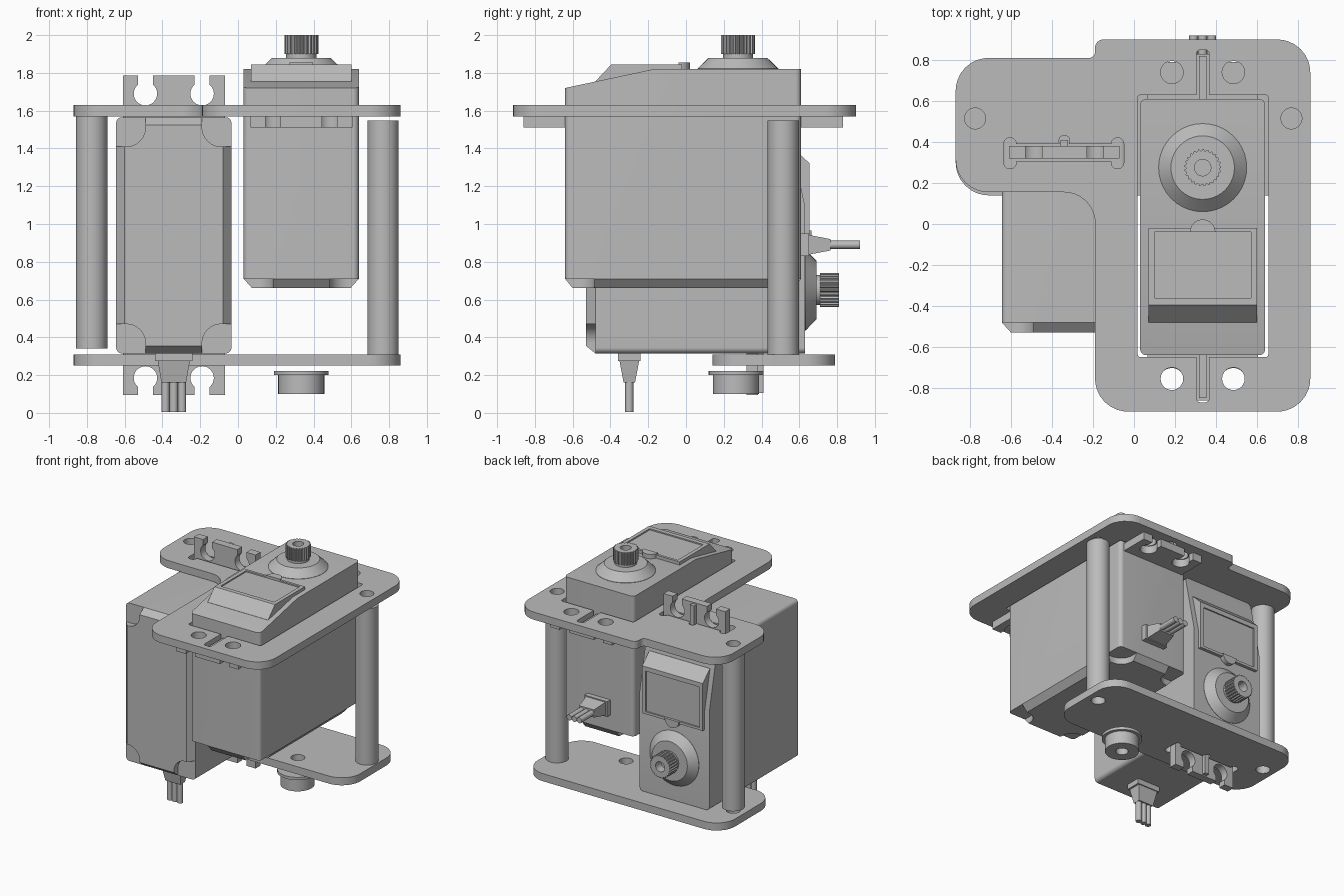
import bpy, bmesh, math
from mathutils import Matrix, Vector

cube = bpy.data.objects.get("Cube")
if cube:
    bpy.data.objects.remove(cube, do_unlink=True)

GREY = (0.5, 0.5, 0.5, 1)
grey = bpy.data.materials.new("plain_grey")
grey.use_nodes = True
grey.diffuse_color = GREY
grey.node_tree.nodes["Principled BSDF"].inputs["Base Color"].default_value = GREY


# Outline helpers
def fillet(corners, steps=8):
    """Round each (x, y, radius) corner of a polygon."""
    out = []
    for i, (x, y, r) in enumerate(corners):
        p = Vector((x, y))
        if not r:
            out.append(p)
            continue
        a = (Vector(corners[i - 1][:2]) - p).normalized()
        b = (Vector(corners[(i + 1) % len(corners)][:2]) - p).normalized()
        half = a.angle(b) / 2
        c = p + (a + b).normalized() * (r / math.sin(half))
        start, end = p + a * (r / math.tan(half)) - c, p + b * (r / math.tan(half)) - c
        out += [c + start.lerp(end, k / steps).normalized() * r for k in range(steps + 1)]
    return out


def rect(x0, x1, y0, y1, r=0):
    return fillet([(x0, y0, r), (x1, y0, r), (x1, y1, r), (x0, y1, r)])


def circle(x, y, r, n=40, sweep=2 * math.pi, groove=0):
    return [(x + (r - groove * (i // 2 % 2)) * math.cos(sweep * i / n),
             y + (r - groove * (i // 2 % 2)) * math.sin(sweep * i / n)) for i in range(n)]


# Solid helpers
def loft(name, sections, axis="z"):
    """Skin a list of (outline, height) sections and cap both ends."""
    place = {"x": lambda a, b, h: (h, a, b),
             "y": lambda a, b, h: (a, h, b),
             "z": lambda a, b, h: (a, b, h)}[axis]
    bm = bmesh.new()
    rings = [[bm.verts.new(place(p[0], p[1], h)) for p in pts] for pts, h in sections]
    for low, high in zip(rings, rings[1:]):
        for i in range(len(low)):
            bm.faces.new((low[i - 1], low[i], high[i], high[i - 1]))
    bm.faces.new(rings[0])
    bm.faces.new(rings[-1])
    bmesh.ops.recalc_face_normals(bm, faces=bm.faces)
    mesh = bpy.data.meshes.new(name)
    bm.to_mesh(mesh)
    bm.free()
    mesh.materials.append(grey)
    ob = bpy.data.objects.new(name, mesh)
    bpy.context.collection.objects.link(ob)
    return ob


def prism(name, pts, lo, hi, axis="z"):
    return loft(name, [(pts, lo), (pts, hi)], axis)


def turned(name, x, y, profile):
    return loft(name, [(circle(x, y, r), h) for r, h in profile])


def cut(ob, cutters):
    """Subtract the cutters and bake the result."""
    for c in cutters:
        c.hide_render = True
        mod = ob.modifiers.new("cut", "BOOLEAN")
        mod.operation, mod.solver, mod.object = "DIFFERENCE", "EXACT", c
    bpy.context.view_layer.update()
    deps = bpy.context.evaluated_depsgraph_get()
    mesh = bpy.data.meshes.new_from_object(ob.evaluated_get(deps))
    ob.modifiers.clear()
    ob.data = mesh
    for c in cutters:
        bpy.data.objects.remove(c, do_unlink=True)
    return ob


def hole(x, y, r, lo, hi):
    return prism("cutter", circle(x, y, r), lo, hi)


def slot(x0, x1, y0, y1, lo, hi, r=0):
    return prism("cutter", rect(x0, x1, y0, y1, r), lo, hi)


# Servo, built upright in its upper position
CX, X0, X1, Y0, Y1 = 0.335, 0.03, 0.64, -0.64, 0.61
HOLE_X = (0.185, 0.485)
full = rect(X0, X1, Y0, Y1, 0.03)
small = rect(X0 + 0.045, X1 - 0.045, Y0 + 0.04, Y1 - 0.04, 0.03)
case = loft("case", [(small, 0.66), (full, 0.71), (full, 1.82)])
pockets = []
for x, sx in ((X0, 1), (X1, -1)):
    for y, sy in ((Y0, 1), (Y1, -1)):
        ax, bx = x - 0.1 * sx, x + 0.155 * sx
        ay, by = y - 0.1 * sy, y + 0.155 * sy
        pts = fillet([(ax, ay, 0), (bx, ay, 0), (bx, by, 0.1), (ax, by, 0)])
        pockets.append(prism("cutter", pts, 0.6, 0.71))
wedge = prism("cutter", [(-0.8, 1.686), (-0.17, 1.82), (-0.17, 1.95), (-0.8, 1.95)],
              -0.1, 0.8, "x")
cut(case, pockets + [wedge])

label = prism("label_block", [(-0.48, 1.7), (-0.48, 1.755), (-0.395, 1.845),
                              (-0.02, 1.845), (-0.02, 1.7)], 0.07, 0.6, "x")
cut(label, [slot(0.1, 0.57, -0.36, -0.04, 1.835, 1.9)])
tab = prism("label_tab", circle(CX, -0.04, 0.062, 24, math.pi * 24 / 23), 1.8, 1.855)

flange = prism("mounting_flange", rect(0.065, 0.605, -0.86, 0.83), 1.51, 1.57)
notches = []
for x in HOLE_X:
    for y, end in ((-0.765, -0.9), (0.74, 0.9)):
        notches += [hole(x, y, 0.062, 1.4, 1.7),
                    slot(x - 0.04, x + 0.04, min(y, end), max(y, end), 1.4, 1.7)]
cut(flange, notches)
ribs = [prism("flange_rib", rect(CX - 0.018, CX + 0.018, a, b), 1.56, 1.6)
        for a, b in ((-0.85, -0.6), (0.58, 0.82))]

collar = turned("shaft_collar", CX, 0.275,
                [(0.215, 1.81), (0.215, 1.822), (0.155, 1.88), (0.08, 1.88), (0.08, 1.91)])
shaft = loft("splined_shaft", [(circle(CX, 0.275, r, 100, groove=g), h) for r, g, h in
             ((0.09, 0.008, 1.9), (0.09, 0.008, 2), (0.04, 0, 2), (0.04, 0, 1.93))])

relief = loft("cable_relief", [(rect(CX - w, CX + w, 0.89 - h, 0.89 + h), y) for w, h, y in
              ((0.1, 0.06, 0.6), (0.1, 0.06, 0.65), (0.085, 0.052, 0.65), (0.065, 0.03, 0.765))],
              "y")
wires = [prism("wire", circle(CX + d, 0.89, 0.022, 16), 0.75, 0.92, "y")
         for d in (-0.044, 0, 0.044)]

# Second servo is the same one laid on its side
turn = Matrix.Translation((-0.675, -1.19, 0.925)) @ Matrix.Rotation(-math.pi / 2, 4, "X")
for part in [case, label, tab, flange, collar, shaft, relief] + ribs + wires:
    twin = part.copy()
    bpy.context.collection.objects.link(twin)
    twin.matrix_world = turn
    twin.name = "side_servo_" + part.name
    part.name = "upright_servo_" + part.name


# Slot in both plates for the side servo's flange
def flange_slot(lo, hi):
    return [slot(-0.625, -0.055, 0.305, 0.39, lo, hi),
            slot(-0.365, -0.315, 0.38, 0.43, lo, hi, 0.02)] + \
           [slot(x - 0.03, x + 0.03, 0.27, 0.42, lo, hi, 0.028) for x in (-0.605, -0.08)]


# Top plate
top = prism("top_plate", fillet([
    (-0.19, -0.915, 0.16), (0.86, -0.915, 0.16), (0.86, 0.9, 0.16), (-0.19, 0.9, 0.04),
    (-0.19, 0.81, 0.03), (-0.87, 0.81, 0.16), (-0.87, 0.155, 0.16), (-0.19, 0.155, 0.15)]),
    1.57, 1.63)
lo, hi = 1.5, 1.7
openings = flange_slot(lo, hi) + [slot(0.018, 0.655, -0.65, 0.63, lo, hi, 0.015),
                                  slot(0.305, 0.367, -0.87, 0.85, lo, hi, 0.02)]
openings += [hole(x, y, 0.055, lo, hi) for x in HOLE_X for y in (-0.755, 0.74)]
openings += [hole(x, 0.515, 0.051, lo, hi) for x in (-0.775, 0.768)]
cut(top, openings)

# Bottom plate
bottom = prism("bottom_plate", rect(-0.87, 0.86, 0.14, 0.79, 0.16), 0.25, 0.31)
lo, hi = 0.2, 0.4
cut(bottom, flange_slot(lo, hi) + [hole(CX, 0.27, 0.051, lo, hi)] +
    [hole(x, 0.515, 0.051, lo, hi) for x in (-0.775, 0.768)])

# Pillars and lower bearing
turned("right_pillar", -0.775, 0.515, [(0.083, 0.34), (0.083, 1.57)])
turned("left_pillar", 0.768, 0.515, [(0.083, 0.31), (0.083, 1.547)])
turned("flanged_bearing", CX, 0.265, [(0.145, 0.222), (0.145, 0.2), (0.122, 0.2),
                                      (0.122, 0.1), (0.045, 0.1), (0.045, 0.2)])

# Smooth round surfaces, keep edges crisp
for ob in bpy.context.collection.objects:
    if ob.type == "MESH" and ob.data.materials and ob.data.materials[0] == grey:
        ob.data.shade_smooth()
        ob.data.set_sharp_from_angle(angle=math.radians(25))
